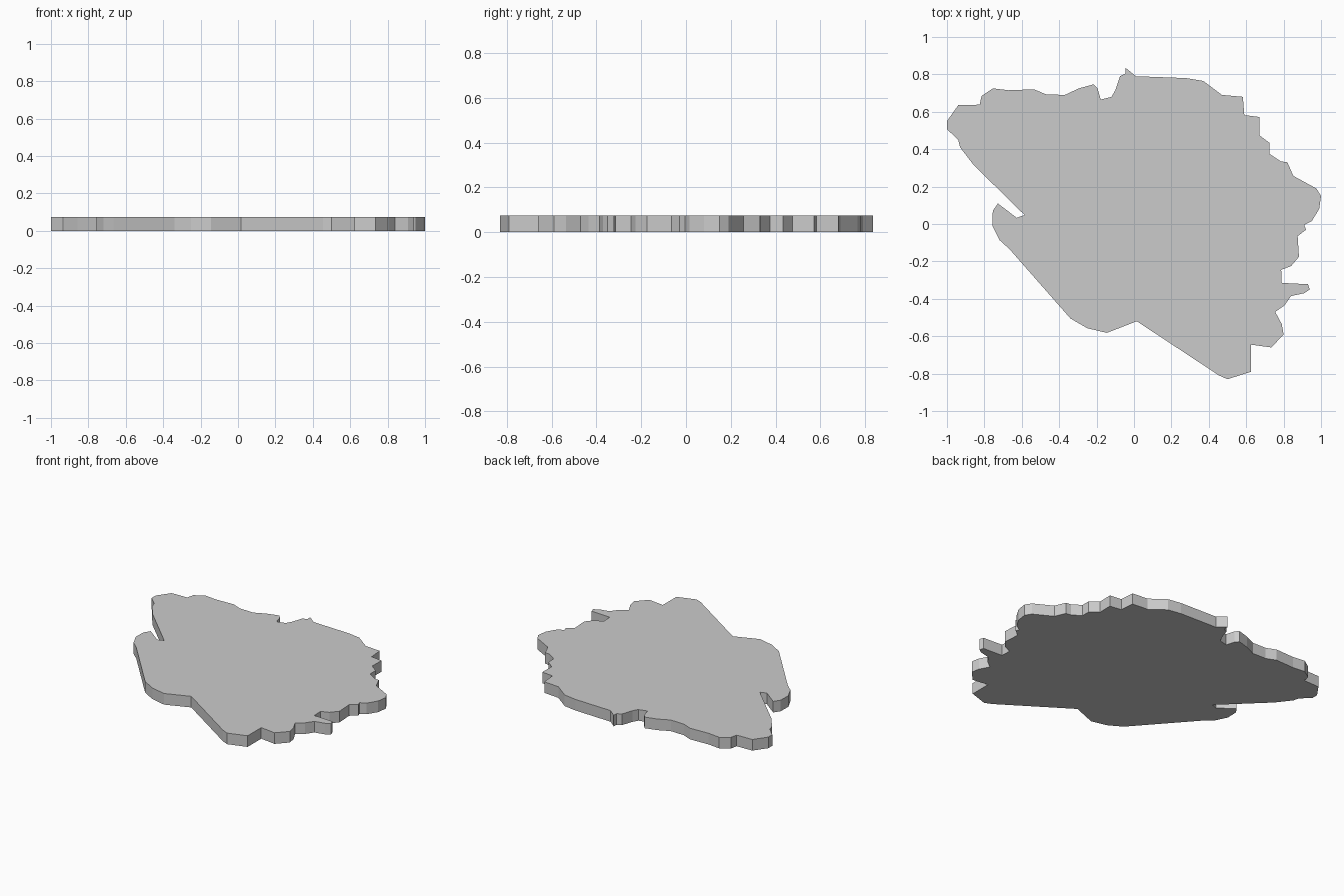
import bpy, bmesh

THICKNESS = 0.075

# Outline seen from above, clockwise from the left tip
OUTLINE = [
    # back edge
    (-1, .507), (-1, .55), (-.94, .635), (-.825, .638), (-.815, .685), (-.755, .725),
    (-.67, .715), (-.535, .72), (-.47, .693), (-.37, .69), (-.295, .725), (-.215, .747),
    (-.195, .725), (-.178, .665), (-.12, .68), (-.1, .715), (-.075, .79), (-.045, .805),
    (-.045, .835), (.01, .79), (.28, .78), (.37, .765), (.47, .69), (.582, .68),
    # right edge
    (.59, .582), (.672, .572), (.67, .475), (.725, .433), (.725, .375), (.785, .335),
    (.82, .33), (.852, .257), (.975, .19), (1, .15), (.99, .08), (.95, .015),
    (.91, -.005), (.92, -.03), (.875, -.065), (.882, -.175), (.84, -.225), (.787, -.245),
    (.79, -.315), (.93, -.322), (.94, -.35), (.91, -.37), (.84, -.385), (.805, -.435),
    (.755, -.47), (.79, -.535), (.8, -.59), (.735, -.66), (.625, -.645), (.625, -.79),
    # front edge
    (.5, -.83), (.455, -.81), (.015, -.52), (-.145, -.582), (-.25, -.557), (-.34, -.505),
    # left edge with its notch
    (-.665, -.135), (-.72, -.085), (-.757, -.01), (-.755, .07), (-.728, .11),
    (-.627, .033), (-.585, .048), (-.857, .315), (-.93, .41), (-.94, .45),
]

# Flat slab: outline face pushed up to full thickness
bm = bmesh.new()
base = bm.faces.new([bm.verts.new((x, y, 0)) for x, y in OUTLINE])
ext = bmesh.ops.extrude_face_region(bm, geom=[base], use_keep_orig=True)
top = [v for v in ext["geom"] if isinstance(v, bmesh.types.BMVert)]
bmesh.ops.translate(bm, verts=top, vec=(0, 0, THICKNESS))
bmesh.ops.recalc_face_normals(bm, faces=bm.faces)

mesh = bpy.data.meshes.new("slab")
bm.to_mesh(mesh)
bm.free()
bpy.context.collection.objects.link(bpy.data.objects.new("slab", mesh))
